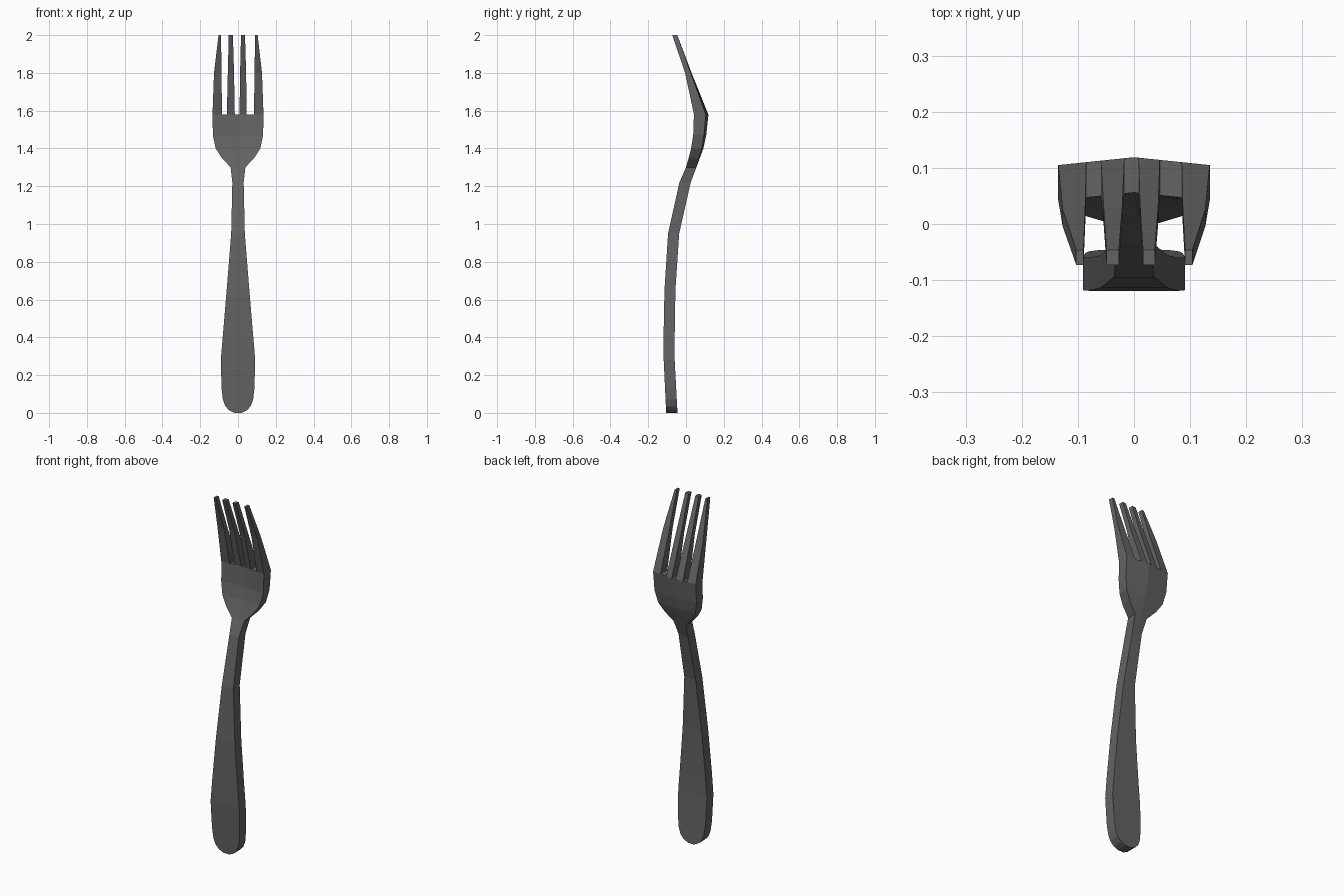
import bpy, bmesh

if "Cube" in bpy.data.objects:
    bpy.data.objects.remove(bpy.data.objects["Cube"])

steel = bpy.data.materials.new("dark grey steel")
steel.diffuse_color = (0.125, 0.125, 0.125, 1)
steel.use_nodes = True
steel.node_tree.nodes["Principled BSDF"].inputs["Base Color"].default_value = steel.diffuse_color

# Side profile: z, front y, back y (at the outer edge), extra depth at centre line
PROFILE = [(0, -.105, -.045, 0), (.28, -.118, -.06, 0), (.4, -.119, -.06, 0),
           (.65, -.114, -.056, 0), (.95, -.095, -.036, 0), (1.22, -.035, .025, 0),
           (1.3, -.002, .052, .003), (1.4, .026, .083, .009), (1.47, .038, .095, .012),
           (1.58, .042, .105, .014), (1.8, -.005, .025, .005), (2, -.073, -.046, 0)]


def side(z):
    for a, b in zip(PROFILE, PROFILE[1:]):
        if z <= b[0]:
            t = (z - a[0]) / (b[0] - a[0])
            return [a[i] + t * (b[i] - a[i]) for i in (1, 2, 3)]
    return PROFILE[-1][1:]


def loft(name, rows, cap_bottom=True):
    """Each row is (z, x columns); front and back points follow the side profile."""
    bm = bmesh.new()
    rings = []
    for z, xs in rows:
        front, back, bow = side(z)
        k = [bow * (1 - min(1, abs(x) / .135)) for x in xs]
        f = [bm.verts.new((x, front + d, z)) for x, d in zip(xs, k)]
        b = [bm.verts.new((x, back + d, z)) for x, d in zip(xs, k)]
        rings.append(f + b[::-1])
    for r, s in zip(rings, rings[1:]):
        n = len(r)
        for i in range(n):
            j = (i + 1) % n
            bm.faces.new((r[i], r[j], s[j], s[i]))
    if cap_bottom:
        bm.faces.new(rings[0][::-1])
    bm.faces.new(rings[-1])
    bmesh.ops.recalc_face_normals(bm, faces=bm.faces)
    if not cap_bottom:
        # open-ended piece: make sure the top cap faces upward
        bm.faces.ensure_lookup_table()
        if bm.faces[-1].normal.z < 0:
            bmesh.ops.reverse_faces(bm, faces=bm.faces)
    me = bpy.data.meshes.new(name)
    bm.to_mesh(me)
    bm.free()
    me.materials.append(steel)
    ob = bpy.data.objects.new(name, me)
    bpy.context.collection.objects.link(ob)
    return ob


# Handle, neck and head in one loft: z, half width
WIDTHS = [(0, .018), (.012, .045), (.035, .067), (.07, .08), (.13, .087), (.28, .091),
          (.4, .081), (.65, .06), (.95, .036), (1.22, .03), (1.3, .039), (1.35, .086),
          (1.4, .118), (1.47, .133), (1.58, .135)]
loft("handle_and_head", [(z, (-w, 0, w)) for z, w in WIDTHS])

# Tines: left and right x at root, middle and tip
TINES = {"outer_tine_left": ((-.135, -.085), (-.127, -.087), (-.103, -.09)),
         "inner_tine_left": ((-.059, -.017), (-.054, -.021), (-.049, -.027)),
         "inner_tine_right": ((.008, .046), (.011, .043), (.016, .037)),
         "outer_tine_right": ((.085, .135), (.087, .127), (.091, .104))}
for name, spans in TINES.items():
    loft(name, list(zip((1.58, 1.8, 2), spans)), cap_bottom=False)
